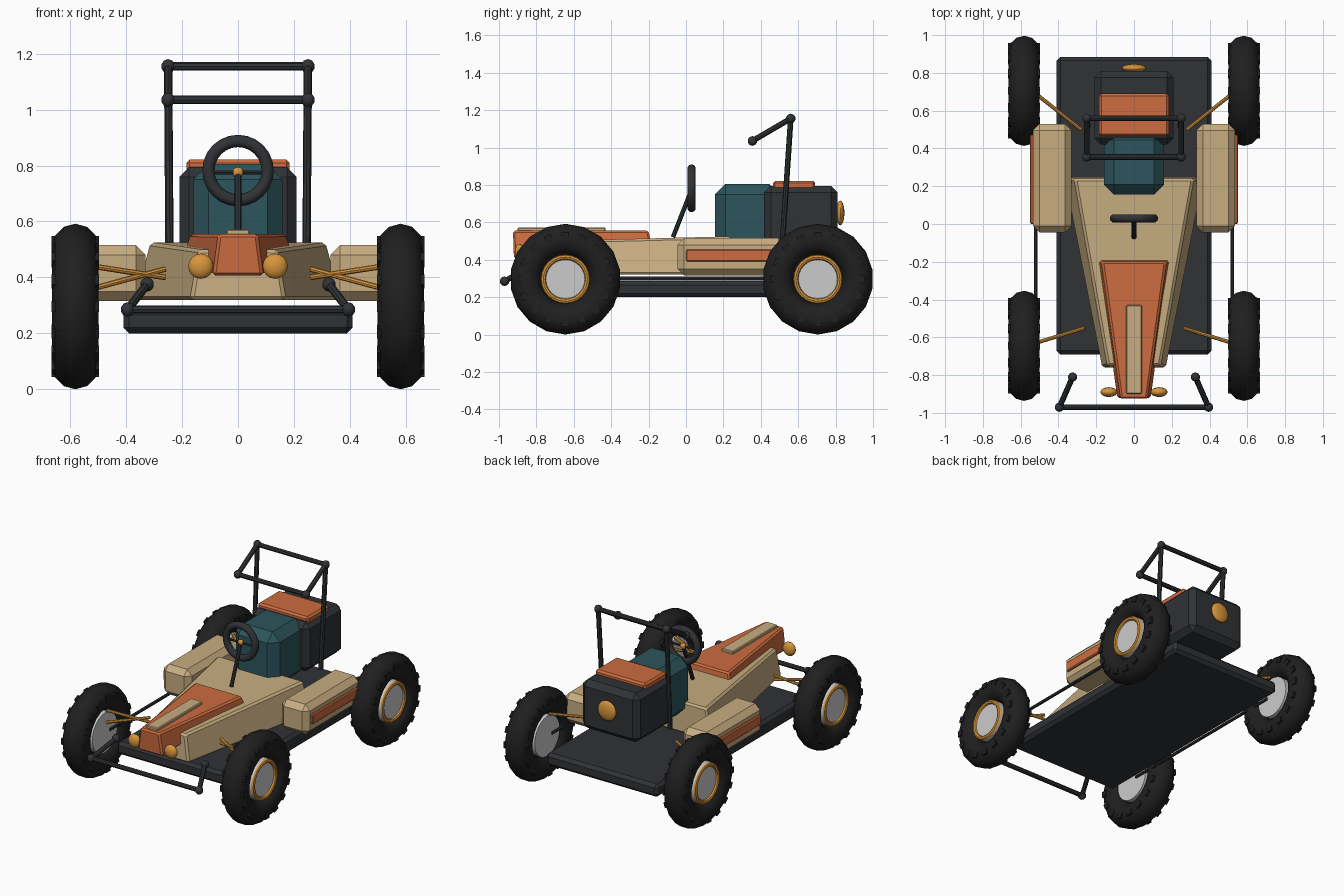
import bpy, bmesh
from math import pi, sin, cos, radians
from mathutils import Vector, Matrix

if "Cube" in bpy.data.objects:
    bpy.data.objects.remove(bpy.data.objects["Cube"])


def material(name, rgb):
    m = bpy.data.materials.new(name)
    m.diffuse_color = (*rgb, 1)
    m.use_nodes = True
    m.node_tree.nodes["Principled BSDF"].inputs["Base Color"].default_value = m.diffuse_color
    return m


TAN = material("tan_paint", (0.58, 0.42, 0.22))
ORANGE = material("orange_paint", (0.61, 0.15, 0.05))
TEAL = material("teal_fabric", (0.025, 0.09, 0.107))
DARK = material("dark_metal", (0.03, 0.032, 0.036))
RUBBER = material("rubber", (0.014, 0.014, 0.014))
BRASS = material("brass", (0.68, 0.30, 0.045))


def finish(name, bm, mat, bevel=0, smooth=False):
    bmesh.ops.recalc_face_normals(bm, faces=bm.faces)
    me = bpy.data.meshes.new(name)
    bm.to_mesh(me)
    bm.free()
    ob = bpy.data.objects.new(name, me)
    bpy.context.collection.objects.link(ob)
    if mat:
        me.materials.append(mat)
    if bevel:
        mod = ob.modifiers.new("bevel", 'BEVEL')
        mod.width, mod.segments = bevel, 1
    if smooth:
        bpy.ops.object.select_all(action='DESELECT')
        ob.select_set(True)
        bpy.context.view_layer.objects.active = ob
        bpy.ops.object.shade_smooth_by_angle(angle=radians(40))
    return ob


def box(name, x, y, z, mat, bevel=0):
    """Box from (min, max) ranges."""
    bm = bmesh.new()
    size = [r[1] - r[0] for r in (x, y, z)]
    mid = [(r[0] + r[1]) / 2 for r in (x, y, z)]
    bmesh.ops.create_cube(bm, size=1, matrix=Matrix.LocRotScale(Vector(mid), None, Vector(size)))
    return finish(name, bm, mat, bevel)


def wedge(name, front, rear, mat, bevel=0):
    """Tapered block; each end is (bottom y, top y, bottom half width, top half width, z0, z1)."""
    bm = bmesh.new()
    rings = []
    for yb, yt, wb, wt, z0, z1 in (front, rear):
        pts = [(-wb, yb, z0), (wb, yb, z0), (wt, yt, z1), (-wt, yt, z1)]
        rings.append([bm.verts.new(p) for p in pts])
    a, b = rings
    bm.faces.new(a)
    bm.faces.new(b)
    for i in range(4):
        j = (i + 1) % 4
        bm.faces.new((a[i], a[j], b[j], b[i]))
    return finish(name, bm, mat, bevel)


def tube(name, p, q, r, mat, sides=8):
    p, q = Vector(p), Vector(q)
    d = q - p
    m = Matrix.LocRotScale((p + q) / 2, d.to_track_quat('Z', 'Y'), None)
    bm = bmesh.new()
    bmesh.ops.create_cone(bm, cap_ends=True, segments=sides, radius1=r, radius2=r,
                          depth=d.length, matrix=m)
    return finish(name, bm, mat, smooth=True)


def ball(name, loc, scale, mat, seg=16):
    bm = bmesh.new()
    bmesh.ops.create_uvsphere(bm, u_segments=seg, v_segments=seg // 2, radius=1,
                              matrix=Matrix.LocRotScale(Vector(loc), None, Vector(scale)))
    return finish(name, bm, mat, smooth=True)


def ring(name, loc, R, r, axis, mat, major=18, minor=10):
    """Torus around the x or y axis."""
    bm = bmesh.new()
    grid = []
    for i in range(major):
        a = 2 * pi * i / major - pi / 2
        row = []
        for j in range(minor):
            t = 2 * pi * j / minor
            rad, h = R + r * cos(t), r * sin(t)
            c, s = rad * cos(a), rad * sin(a)
            row.append(bm.verts.new(Vector(loc) + Vector((h, c, s) if axis == 'x' else (c, h, s))))
        grid.append(row)
    for i in range(major):
        n = (i + 1) % major
        for j in range(minor):
            k = (j + 1) % minor
            bm.faces.new((grid[i][j], grid[n][j], grid[n][k], grid[i][k]))
    return finish(name, bm, mat, smooth=True)


# Wheels: tyre, tread lugs, hub disc and brass rim
def wheel(label, side, y):
    c = Vector((side * 0.582, y, 0.296))
    ring(label + "_tyre", c, 0.213, 0.083, 'x', RUBBER, 18, 12)
    bm = bmesh.new()
    for i in range(16):
        turn = Matrix.Rotation(2 * pi * i / 16, 4, 'X')
        lug = Matrix.LocRotScale(Vector((0, 0, 0.235)), None, Vector((0.17, 0.04, 0.035)))
        bmesh.ops.create_cube(bm, size=1, matrix=Matrix.Translation(c) @ turn @ lug)
    finish(label + "_tread_lugs", bm, RUBBER)
    w = Vector((0.06, 0, 0))
    tube(label + "_hub", c - w, c + w, 0.132, None, 24)
    ring(label + "_rim", c + side * w, 0.118, 0.014, 'x', BRASS, 24, 8)


# Floor and central body
box("floor_pan", (-0.41, 0.41), (-0.69, 0.885), (0.20, 0.285), DARK, 0.02)
wedge("body", (-0.76, -0.75, 0.17, 0.14, 0.32, 0.50),
      (0.25, 0.24, 0.37, 0.315, 0.32, 0.525), TAN, 0.012)
wedge("hood", (-0.92, -0.925, 0.09, 0.07, 0.405, 0.555),
      (-0.19, -0.20, 0.19, 0.17, 0.50, 0.555), ORANGE, 0.01)
box("hood_strip", (-0.042, 0.042), (-0.90, -0.43), (0.545, 0.572), TAN, 0.005)

# Seat, engine box and lid
box("seat", (-0.16, 0.16), (0.155, 0.50), (0.43, 0.805), TEAL, 0.055)
box("engine_box", (-0.21, 0.21), (0.42, 0.81), (0.47, 0.795), DARK, 0.035)
box("engine_lid", (-0.185, 0.185), (0.465, 0.69), (0.762, 0.822), ORANGE, 0.012)
ball("rear_lamp", (0, 0.825, 0.65), (0.066, 0.022, 0.066), BRASS, 20)

# Steering wheel and column
ring("steering_wheel", (0, 0.03, 0.782), 0.106, 0.022, 'y', DARK, 24, 10)
tube("steering_column", (0, 0.03, 0.775), (0, -0.07, 0.52), 0.012, DARK)
tube("steering_spoke", (-0.1, 0.03, 0.775), (0.1, 0.03, 0.775), 0.007, DARK)
ball("steering_hub", (0, 0.03, 0.775), (0.02, 0.015, 0.02), BRASS, 12)

# Parts repeated on both sides
RB = 0.015
for side, s in (("left", -1), ("right", 1)):
    wheel(side + "_front_wheel", s, -0.645)
    wheel(side + "_rear_wheel", s, 0.705)
    box(side + "_side_pod", sorted((s * 0.33, s * 0.535)), (-0.045, 0.53), (0.315, 0.515), TAN, 0.035)
    box(side + "_pod_stripe", sorted((s * 0.525, s * 0.55)), (0.0, 0.475), (0.39, 0.455), ORANGE, 0.006)
    tube(side + "_side_rod", (s * 0.52, -0.6, 0.30), (s * 0.52, 0.66, 0.30), 0.01, DARK)
    tube(side + "_front_arm", (s * 0.26, -0.55, 0.40), (s * 0.52, -0.63, 0.44), 0.01, BRASS)
    tube(side + "_front_lower_arm", (s * 0.26, -0.55, 0.43), (s * 0.52, -0.63, 0.36), 0.01, BRASS)
    tube(side + "_rear_arm", (s * 0.28, 0.50, 0.40), (s * 0.52, 0.69, 0.44), 0.01, BRASS)
    ball(side + "_headlight", (s * 0.133, -0.89, 0.44), (0.045, 0.026, 0.045), BRASS)
    # roll cage side
    top, tip = (s * 0.25, 0.56, 1.155), (s * 0.25, 0.355, 1.035)
    tube(side + "_cage_post", (s * 0.245, 0.515, 0.48), top, RB, DARK)
    tube(side + "_cage_arm", top, tip, RB, DARK)
    # bumper side
    low, high = (s * 0.395, -0.97, 0.285), (s * 0.325, -0.81, 0.375)
    tube(side + "_bumper_arm", low, high, RB, DARK)
    for part, p in (("cage_top", top), ("cage_front", tip), ("bumper_low", low), ("bumper_high", high)):
        ball(side + "_" + part + "_joint", p, (0.026,) * 3, DARK, 10)

# Cross tubes of cage and bumper
for name, x, y, z in (("cage_rear_bar", 0.25, 0.56, 1.155), ("cage_front_bar", 0.25, 0.355, 1.035),
                      ("bumper_bar", 0.395, -0.97, 0.285)):
    tube(name, (-x, y, z), (x, y, z), RB, DARK)
